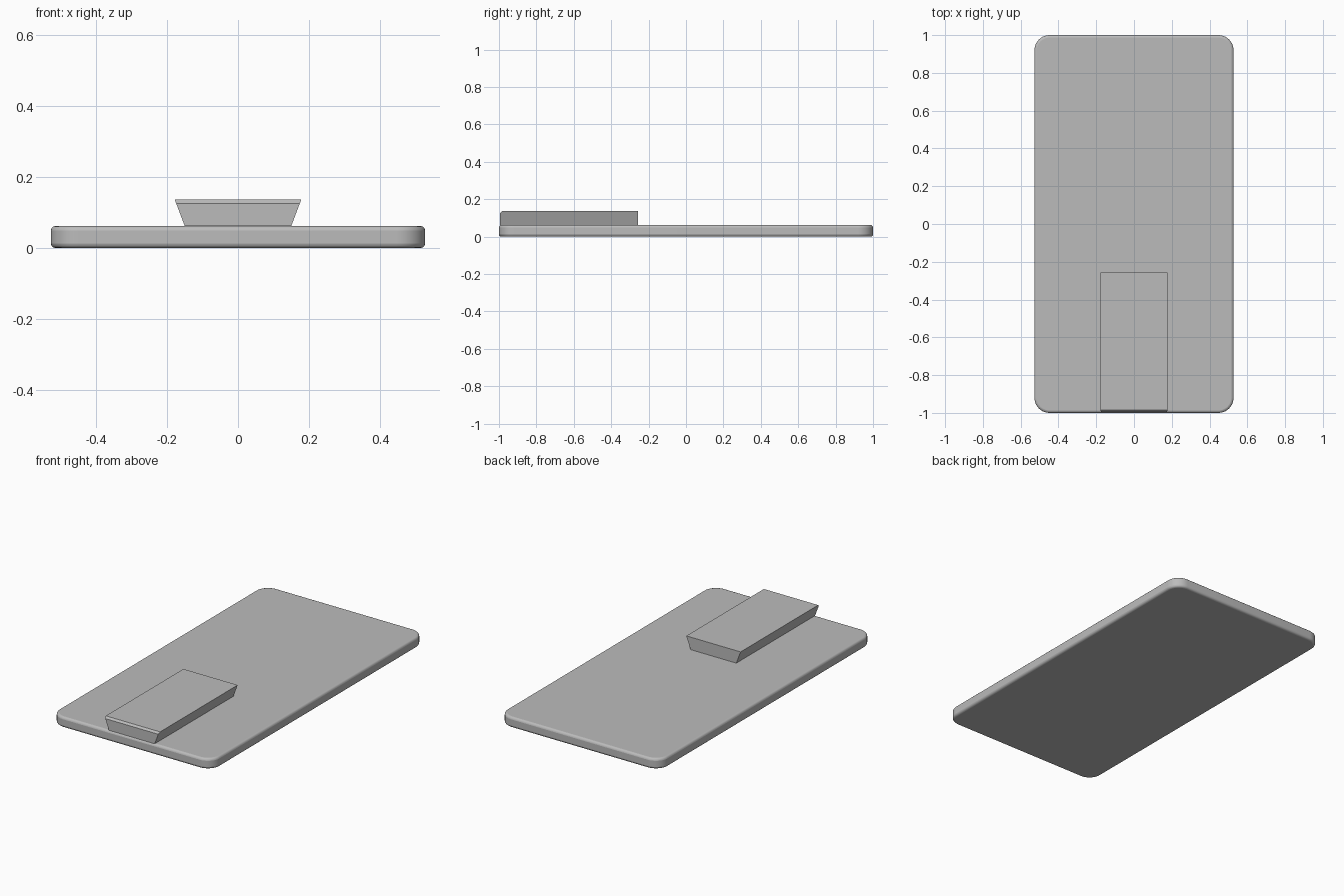
import bpy
import bmesh
from math import cos, sin, pi

cube = bpy.data.objects.get("Cube")
if cube:
    bpy.data.objects.remove(cube)

GREY = (0.5, 0.5, 0.5, 1)
grey = bpy.data.materials.new("mid_grey")
grey.use_nodes = True
grey.diffuse_color = GREY
grey.node_tree.nodes["Principled BSDF"].inputs["Base Color"].default_value = GREY


def extrude(name, outline, offset):
    """Make a closed solid by pushing an outline along an offset."""
    bm = bmesh.new()
    face = bm.faces.new([bm.verts.new(p) for p in outline])
    result = bmesh.ops.extrude_face_region(bm, geom=[face], use_keep_orig=True)
    moved = [v for v in result["geom"] if isinstance(v, bmesh.types.BMVert)]
    bmesh.ops.translate(bm, verts=moved, vec=offset)
    bmesh.ops.recalc_face_normals(bm, faces=bm.faces)
    mesh = bpy.data.meshes.new(name)
    bm.to_mesh(mesh)
    bm.free()
    mesh.materials.append(grey)
    obj = bpy.data.objects.new(name, mesh)
    bpy.context.collection.objects.link(obj)
    return obj


# Flat plate with rounded corners
HALF_X, HALF_Y, RADIUS, THICK, STEPS = 0.527, 1.0, 0.08, 0.062, 10
outline = []
for quarter, (sx, sy) in enumerate([(1, 1), (-1, 1), (-1, -1), (1, -1)]):
    for i in range(STEPS + 1):
        a = (quarter + i / STEPS) * pi / 2
        outline.append((sx * (HALF_X - RADIUS) + RADIUS * cos(a),
                        sy * (HALF_Y - RADIUS) + RADIUS * sin(a), 0))
plate = extrude("base_plate", outline, (0, 0, THICK))

# Soft edge around the top and bottom rims
rim = plate.modifiers.new("rim_fillet", 'BEVEL')
rim.width = 0.013
rim.segments = 3
rim.limit_method = 'ANGLE'
rim.angle_limit = pi / 3

# Dovetail rail, wider at the top
BOTTOM, TOP, HEIGHT, FRONT, BACK = 0.15, 0.178, 0.136, -0.995, -0.257
profile = [(-BOTTOM, FRONT, THICK), (BOTTOM, FRONT, THICK),
           (TOP, FRONT, HEIGHT), (-TOP, FRONT, HEIGHT)]
rail = extrude("dovetail_rail", profile, (0, BACK - FRONT, 0))

# Narrow chamfer along the rail's upper front edge
for v in rail.data.vertices:
    v.select = False
bm = bmesh.new()
bm.from_mesh(rail.data)
front_edge = [e for e in bm.edges
              if all(v.co.z > 0.13 and v.co.y < -0.9 for v in e.verts)]
bmesh.ops.bevel(bm, geom=front_edge, offset=0.011, segments=1, affect='EDGES')
bm.to_mesh(rail.data)
bm.free()

for obj in (plate, rail):
    bpy.ops.object.select_all(action='DESELECT')
    obj.select_set(True)
    bpy.context.view_layer.objects.active = obj
    bpy.ops.object.shade_smooth_by_angle(angle=pi / 7)
